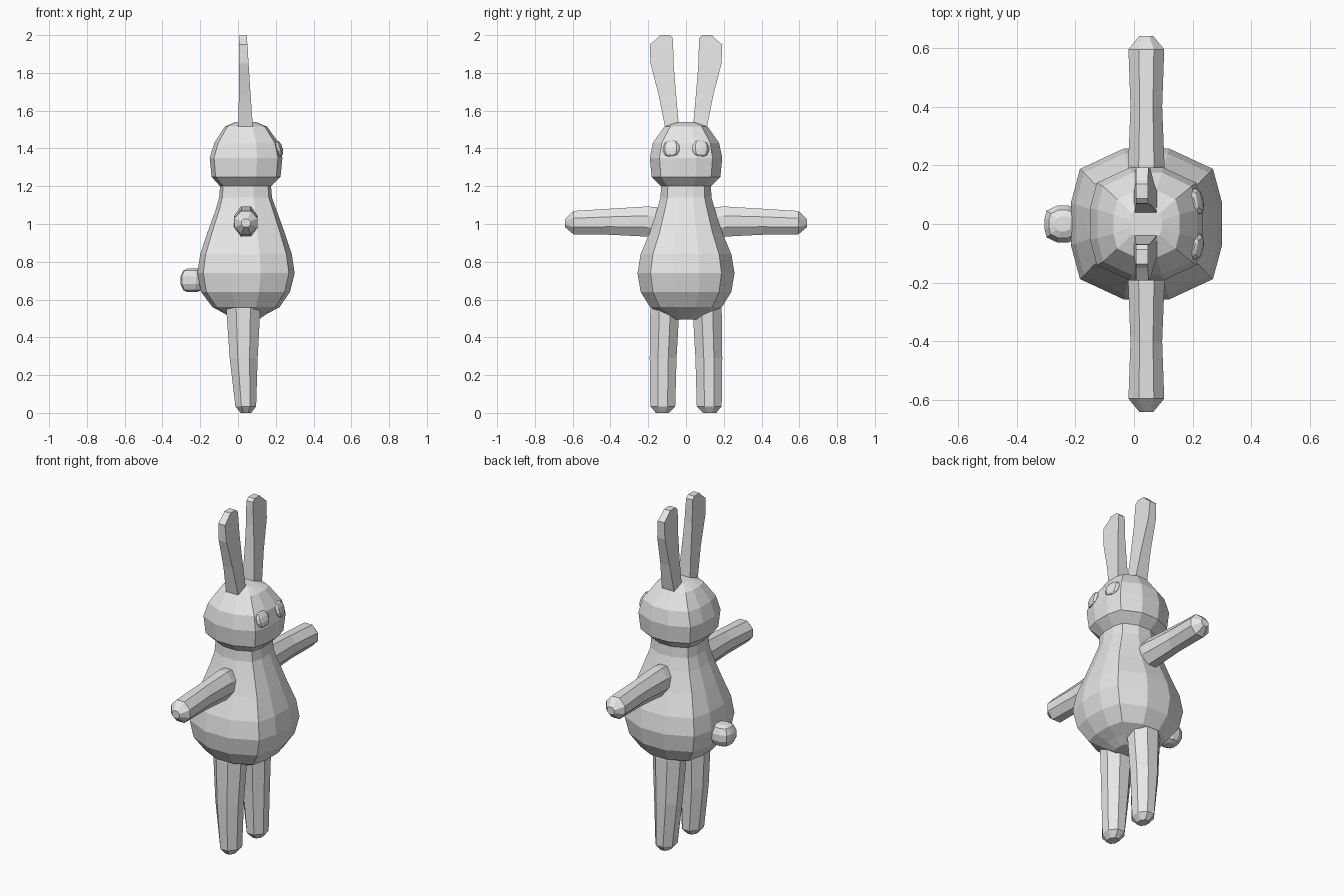
import bpy, bmesh
from mathutils import Matrix, Vector

if "Cube" in bpy.data.objects:
    bpy.data.objects.remove(bpy.data.objects["Cube"])

fur = bpy.data.materials.new("grey fur")
fur.diffuse_color = (0.8, 0.8, 0.8, 1)
fur.use_nodes = True
fur.node_tree.nodes["Principled BSDF"].inputs["Base Color"].default_value = fur.diffuse_color

# cross-sections, given as one quadrant and mirrored around
def section(quadrant):
    q = list(quadrant)
    return (q + [(-a, b) for a, b in reversed(q)] + [(-a, -b) for a, b in q]
            + [(a, -b) for a, b in reversed(q)])

TWELVE = section([(1, .28), (.88, .73), (.3, 1)])
EIGHT = section([(1, .38), (.42, 1)])
BOX = section([(1, 1)])

def loft(name, rings, sec, axis="z", mirror=False, matrix=None):
    """Rings are (position along axis, centre a, half a, centre b, half b)."""
    bm = bmesh.new()
    loops = []
    for t, ca, ha, cb, hb in rings:
        pts = [(ca + ha * a, cb + hb * b) for a, b in sec]
        loops.append([bm.verts.new((a, b, t) if axis == "z" else (a, t, b)) for a, b in pts])
    n = len(sec)
    for lo, hi in zip(loops, loops[1:]):
        for i in range(n):
            j = (i + 1) % n
            bm.faces.new((lo[i], lo[j], hi[j], hi[i]))
    bm.faces.new(loops[0])
    bm.faces.new(loops[-1])
    bmesh.ops.recalc_face_normals(bm, faces=bm.faces)
    if matrix:
        bm.transform(matrix)
    me = bpy.data.meshes.new(name)
    bm.to_mesh(me)
    bm.free()
    me.materials.append(fur)
    ob = bpy.data.objects.new(name, me)
    bpy.context.collection.objects.link(ob)
    if mirror:
        mod = ob.modifiers.new("left and right", "MIRROR")
        mod.use_axis = (False, True, False)
        mod.use_mirror_merge = False
    return ob

# torso and head as one lofted form: height, back x, front x, half width
profile = [
    (.495, -.03, .11, .065), (.525, -.07, .155, .125), (.56, -.135, .22, .19),
    (.64, -.195, .275, .24), (.74, -.215, .30, .257), (.84, -.20, .285, .24),
    (.96, -.16, .245, .19), (1.07, -.12, .205, .155), (1.14, -.10, .18, .135),
    (1.20, -.095, .175, .132), (1.25, -.14, .225, .182), (1.35, -.15, .235, .192),
    (1.43, -.125, .215, .175), (1.515, -.07, .155, .115), (1.54, -.015, .095, .05)]
loft("body_and_head",
     [(z, (b + f) / 2, (f - b) / 2, 0, w) for z, b, f, w in profile], TWELVE)

# legs
loft("legs", [(0, .042, .028, .125, .035), (.035, .041, .055, .123, .066),
              (.29, .03, .074, .121, .071), (.55, .028, .09, .112, .077),
              (.66, .028, .07, .112, .06)], EIGHT, mirror=True)

# arms, running out sideways
loft("arms", [(.08, .042, .05, 1.01, .07), (.2, .042, .062, 1.013, .08),
              (.4, .042, .054, 1.012, .069), (.595, .042, .061, 1.007, .062),
              (.64, .042, .024, 1.005, .022)], EIGHT, axis="y", mirror=True)

# ears
loft("ears", [(1.50, .04, .04, .072, .036), (1.68, .036, .031, .098, .046),
              (1.85, .031, .025, .127, .061), (1.95, .028, .022, .13, .062),
              (1.985, .027, .02, .11, .04), (2.0, .027, .02, .112, .025)],
     BOX, mirror=True)

# round low-poly ball, as unit-radius rings
ball = [(-1, 0, .4, 0, .4), (-.82, 0, .76, 0, .76), (-.3, 0, 1, 0, 1),
        (.3, 0, 1, 0, 1), (.82, 0, .76, 0, .76), (1, 0, .4, 0, .4)]

# tail
loft("tail", ball, TWELVE,
     matrix=Matrix.Translation((-.242, 0, .702)) @ Matrix.Diagonal((.063, .063, .063, 1)))

# eyes, leaning back with the forehead
loft("eyes", ball, TWELVE, mirror=True,
     matrix=Matrix.Translation((.21, .077, 1.398)) @ Matrix.Rotation(-.3, 4, "Y")
     @ Matrix.Rotation(.2, 4, "Z") @ Matrix.Diagonal((.022, .044, .042, 1)))
